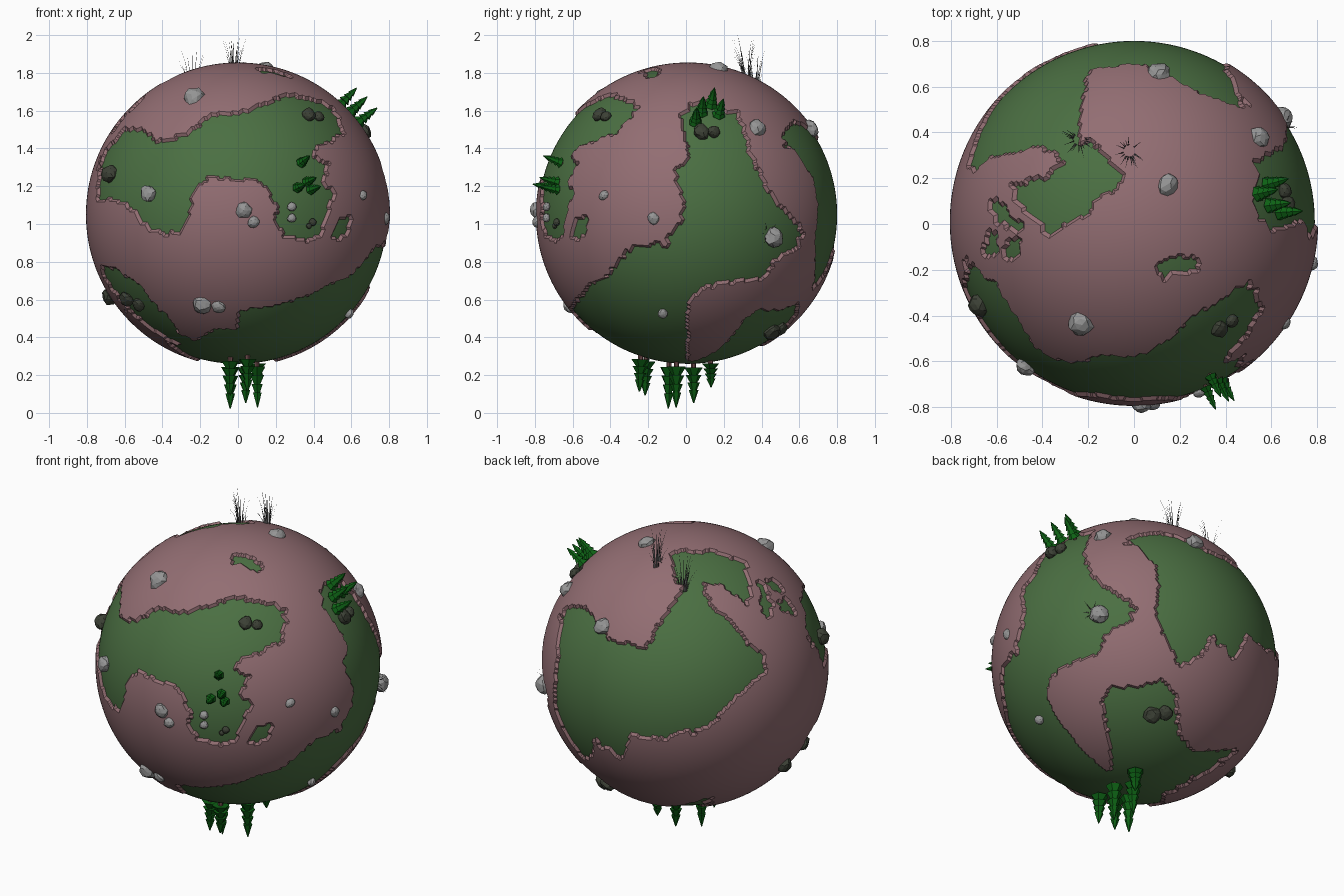
import bpy, bmesh, math, random
from mathutils import Vector, noise

random.seed(4)
cube = bpy.data.objects.get("Cube")
if cube:
    bpy.data.objects.remove(cube)

CENTRE = Vector((0, 0.01, 1.05))
HIGH, LOW = 0.805, 0.79


def material(name, colour):
    mat = bpy.data.materials.new(name)
    mat.use_nodes = True
    mat.diffuse_color = (*colour, 1)
    shader = next(n for n in mat.node_tree.nodes if n.type == "BSDF_PRINCIPLED")
    shader.inputs["Base Color"].default_value = (*colour, 1)
    shader.inputs["Roughness"].default_value = 0.9
    return mat


pink = material("dusty pink", (0.29, 0.155, 0.17))
moss = material("moss green", (0.07, 0.16, 0.055))
stone = material("grey stone", (0.3, 0.3, 0.3))
dark_stone = material("dark stone", (0.045, 0.052, 0.036))
needle = material("needle green", (0.004, 0.12, 0.007))
bark = material("bark", (0.13, 0.06, 0.06))
straw = material("dry grass", (0.09, 0.09, 0.09))


def basis(azimuth, elevation):
    """Right, up and outward axes of a drawing plane around the ball."""
    a, e = math.radians(azimuth), math.radians(elevation)
    out = Vector((math.cos(e) * math.cos(a), math.cos(e) * math.sin(a), math.sin(e)))
    right = Vector((-math.sin(a), math.cos(a), 0))
    return right, out.cross(right), out


FRONT, RIGHT, TOP = basis(-90, 0), basis(0, 0), basis(-90, 90)
BACK_LEFT, BACK_RIGHT = basis(135, 30), basis(45, -30)

# Outlines of the sunken green lands, in hundredths on a drawing plane
regions = []


def land(plane, flat):
    pts = [(flat[i] / 100, flat[i + 1] / 100) for i in range(0, len(flat), 2)]
    xs, ys = zip(*pts)
    regions.append((plane, pts, (min(xs), max(xs), min(ys), max(ys))))


# front upper land and its small neighbour
land(FRONT, [-75, 6, -74, 26, -69, 36, -61, 46, -50, 45, -45, 40, -36, 40, -28, 43,
             -20, 48, -15, 53, 0, 54, 10, 57, 20, 62, 28, 63, 38, 62, 47, 59, 53, 54,
             56, 44, 50, 39, 42, 37, 40, 31, 48, 28, 46, 18, 51, 12, 48, 2, 45, -10,
             40, -14, 25, -12, 19, -4, 22, 4, 16, 12, 10, 19, -16, 20, -23, 15,
             -25, 2, -30, -9, -38, -11, -48, -8, -58, 5, -68, 8])
land(FRONT, [49, -12, 53, -3, 60, -1, 59, -9, 54, -14])
# front lower land
land(FRONT, [-73, -27, -66, -28, -60, -33, -52, -37, -47, -45, -39, -54, -31, -64,
             -23, -67, -12, -62, 1, -60, 12, -56, 21, -49, 30, -46, 42, -44, 51, -38,
             59, -34, 66, -26, 74, -16, 90, -16, 90, -90, -10, -90, -25, -74,
             -45, -62, -60, -49, -70, -36])
# right land
land(RIGHT, [-4, 53, 1, 58, 9, 61, 17, 57, 26, 54, 30, 45, 33, 34, 40, 19, 48, 5,
             59, -5, 62, -11, 56, -19, 46, -25, 40, -34, 17, -37, 6, -40, -2, -50,
             -12, -66, -18, -73, -22, -90, -80, -90, -62, -50, -52, -37, -42, -34,
             -34, -29, -20, -26, -10, -21, -11, -13, -4, -3, -2, 5, -4, 13, -7, 24,
             1, 32, -2, 40])
# underside land
land(BACK_RIGHT, [-14, -21, -8, -12, 8, -14, 21, -9, 28, -20, 28, -43, 36, -51,
                  58, -51, 45, -60, 30, -68, 15, -75, 5, -90, -50, -90, -60, -45,
                  -48, -32, -36, -54, -19, -62, -12, -59, -11, -43])
# back land, drawn from two sides
land(BACK_RIGHT, [0, 68, 10, 70, 18, 69, 26, 68, 39, 62, 59, 50, 70, 45, 85, 30, 85, 4,
                  77, 4, 67, 14, 61, 27, 50, 15, 44, 4, 36, -1, 30, -2, 22, 18,
                  19, 30, 20, 45, 18, 56, 8, 65])
land(BACK_LEFT, [-69, 36, -61, 33, -52, 13, -33, 5, -22, 22, -9, 36, -4, 43, 3, 40,
                 5, 27, 17, 16, 25, 2, 34, -4, 34, -14, 20, -23, 3, -39, -8, -45,
                 -30, -34, -41, -39, -47, -53, -58, -45, -66, -31, -72, -9, -73, 13])
# top land, its islets and a lone patch
land(TOP, [-54, 17, -41, 19, -32, 25, -24, 34, -19, 37, -13, 30, -4, 21, -8, 14,
           -17, 10, -19, 3, -30, -1, -38, -6, -44, 2, -50, 6])
land(TOP, [-65, 9, -60, 10, -55, 4, -48, -1, -51, -6, -60, 0])
land(TOP, [-65, -4, -60, -4, -60, -14, -66, -15])
land(TOP, [-57, -7, -50, -7, -51, -16, -57, -17])
land(TOP, [9, -20, 14, -16, 22, -15, 29, -16, 28, -23, 20, -22, 14, -25])


def inside(x, y, pts):
    hit = False
    for (ax, ay), (bx, by) in zip(pts, pts[1:] + pts[:1]):
        if (ay > y) != (by > y) and x < ax + (bx - ax) * (y - ay) / (by - ay):
            hit = not hit
    return hit


def is_green(p):
    for (right, up, out), pts, (x0, x1, y0, y1) in regions:
        if p.dot(out) > 0:
            x, y = p.dot(right), p.dot(up)
            if x0 <= x <= x1 and y0 <= y <= y1 and inside(x, y, pts):
                return True
    return False


def finish(bm, name, mats):
    mesh = bpy.data.meshes.new(name)
    bm.to_mesh(mesh)
    bm.free()
    for mat in mats:
        mesh.materials.append(mat)
    obj = bpy.data.objects.new(name, mesh)
    bpy.context.collection.objects.link(obj)
    return obj


# Planet ball: green ground is pressed in, and the steps around it stay pink
bm = bmesh.new()
bmesh.ops.create_icosphere(bm, subdivisions=7, radius=HIGH)
green = set()
for v in bm.verts:
    ragged = v.co + noise.noise_vector(v.co * 28) * 0.018
    if is_green(ragged):
        green.add(v)
for v in green:
    v.co = v.co.normalized() * LOW
for f in bm.faces:
    f.material_index = int(all(v in green for v in f.verts))
planet = finish(bm, "planet", [pink, moss])
planet.location = CENTRE
bpy.context.view_layer.objects.active = planet
planet.select_set(True)
bpy.ops.object.shade_smooth_by_angle(angle=math.radians(28))


def on_ball(plane, x, y):
    right, up, out = plane
    return right * x + up * y + out * math.sqrt(max(LOW ** 2 - x * x - y * y, 0))


# Rocks: faceted lumps half sunk in the ground
def rocks(name, plane, mat, spots):
    for x, y, size in spots:
        p = on_ball(plane, x, y)
        bm = bmesh.new()
        bmesh.ops.create_icosphere(bm, subdivisions=2, radius=size)
        for v in bm.verts:
            v.co *= 1 + 0.3 * noise.noise(v.co * 25 + p * 9)
            v.co.z *= 0.8
        obj = finish(bm, name, [mat])
        obj.rotation_euler = p.to_track_quat("Z", "Y").to_euler()
        obj.location = CENTRE + p * 1.015


rocks("grey_rock", FRONT, stone, [
    (-.23, .615, .056), (-.47, .11, .046), (.03, .02, .042), (.08, -.04, .032),
    (.28, .04, .025), (.28, -.02, .025), (.65, .1, .028), (-.19, -.47, .052),
    (-.1, -.48, .036), (.58, -.52, .028)])
rocks("grey_rock", RIGHT, stone, [(.36, .45, .05), (.64, .45, .05), (-.18, -.02, .032),
                                  (.45, -.12, .055)])
rocks("grey_rock", TOP, stone, [(.15, .16, .047)])
rocks("dark_rock", FRONT, dark_stone, [
    (.37, .52, .038), (.425, .51, .028), (-.67, .21, .05), (-.67, -.43, .045),
    (-.58, -.44, .042), (-.52, -.47, .036), (.39, -.04, .02), (.37, -.06, .015)])
rocks("dark_rock", RIGHT, dark_stone, [(.07, .43, .042), (.135, .43, .034)])
rocks("dark_rock", BACK_RIGHT, dark_stone, [(.14, -.29, .048), (.21, -.28, .042)])


# Fir trees: a short trunk under four six-sided cones
def fir(p, height, width, direction):
    bm = bmesh.new()
    tiers = [(-.04, .14, .14, .14)]
    tiers += [(.1 + .19 * i, .43 + .19 * i, .5 - .08 * i, .03) for i in range(4)]
    for n, (low, high, wide, tip) in enumerate(tiers):
        made = bmesh.ops.create_cone(bm, cap_ends=True, segments=6, radius1=wide * width,
                                     radius2=tip * width, depth=(high - low) * height)
        for v in made["verts"]:
            v.co.z += (low + high) / 2 * height
            for f in v.link_faces:
                f.material_index = int(n > 0)
    obj = finish(bm, "fir_tree", [bark, needle])
    obj.rotation_euler = direction.to_track_quat("Z", "Y").to_euler()
    obj.location = CENTRE + p


UNDER = basis(90, -90)
for x, y, h in [(-.04, -.22, .2), (.05, -.25, .19), (-.04, -.1, .245), (.1, -.06, .24),
                (.04, .03, .21), (.1, .12, .14)]:
    p = on_ball(TOP, x, y)
    p.z = -p.z
    fir(p, h, .1, Vector((p.x * .15, p.y * .15, -1)))
for x, y in [(.33, .27), (.31, .14), (.36, .17), (.38, .13)]:
    p = on_ball(FRONT, x, y)
    fir(p, .12, .06, p)
for x, y in [(.04, .48), (.07, .53), (.12, .57), (.16, .52)]:
    p = on_ball(RIGHT, x, y)
    fir(p, .14, .075, p)


# Grass tufts: thin bent blades fanning out of one root
def tuft(p, height, count, spread, direction):
    bm = bmesh.new()
    for i in range(count):
        a = random.uniform(0, math.tau)
        lean = Vector((math.cos(a), math.sin(a), 0))
        side = Vector((-lean.y, lean.x, 0)) * 0.003
        h = height if i == 0 else height * random.uniform(.3, .95)
        root, reach = lean * spread * .4, spread * random.uniform(.3, 1)
        rows = []
        for t in (0, .35, .7, 1):
            c = root + lean * reach * t * t + Vector((0, 0, h * t))
            w = side * (1.1 - t)
            rows.append((bm.verts.new(c - w), bm.verts.new(c + w)))
        for (a0, a1), (b0, b1) in zip(rows, rows[1:]):
            bm.faces.new((a0, a1, b1, b0))
    obj = finish(bm, "grass_tuft", [straw])
    obj.rotation_euler = direction.to_track_quat("Z", "Y").to_euler()
    obj.location = CENTRE + p


UP = Vector((0, 0, 1))
first, second = on_ball(TOP, -.02, .31), on_ball(TOP, -.24, .36)
tuft(first, 2 - CENTRE.z - first.z, 24, .06, UP)
tuft(second, 1.93 - CENTRE.z - second.z, 24, .06, UP)
beside_rock = on_ball(RIGHT, .42, -.1)
tuft(beside_rock, .05, 16, .06, beside_rock)
